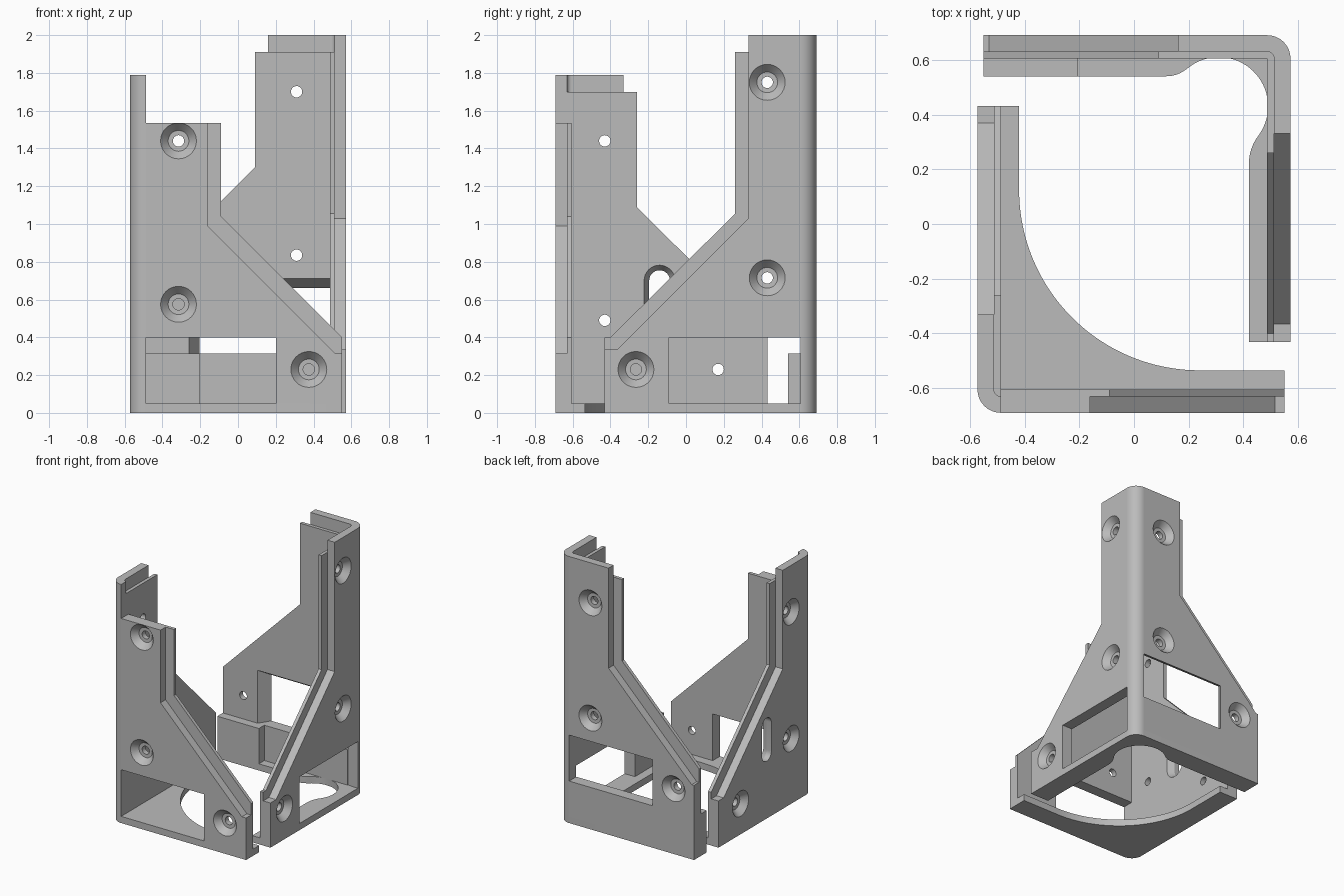
import bpy, bmesh, math

if "Cube" in bpy.data.objects:
    bpy.data.objects.remove(bpy.data.objects["Cube"], do_unlink=True)

grey = bpy.data.materials.new("plain_grey")
grey.use_nodes = True
grey.diffuse_color = (0.5, 0.5, 0.5, 1)
grey.node_tree.nodes["Principled BSDF"].inputs["Base Color"].default_value = (0.5, 0.5, 0.5, 1)

HALF_X, HALF_Y = 0.572, 0.69    # outer corner of each bracket
SKIN, WALL, BASE = 0.06, 0.085, 0.05
END = 1.122                     # wall length from the corner


def place(side, axis, a, b, d):
    """Wall 'u' runs along x, wall 'v' along y, both measured from the corner."""
    u, v, z = {"u": (a, d, b), "v": (d, a, b), "z": (a, b, d)}[axis]
    return side * (u - HALF_X), side * (v - HALF_Y), z


def loft(name, side, axis, rings):
    """Closed solid through (depth, outline) rings."""
    bm = bmesh.new()
    loops = [[bm.verts.new(place(side, axis, a, b, d)) for a, b in pts] for d, pts in rings]
    for low, high in zip(loops, loops[1:]):
        n = len(low)
        for i in range(n):
            j = (i + 1) % n
            bm.faces.new((low[i], low[j], high[j], high[i]))
    bm.faces.new(loops[0][::-1])
    bm.faces.new(loops[-1])
    bmesh.ops.recalc_face_normals(bm, faces=bm.faces)
    mesh = bpy.data.meshes.new(name)
    bm.to_mesh(mesh)
    bm.free()
    mesh.materials.append(grey)
    ob = bpy.data.objects.new(name, mesh)
    bpy.context.collection.objects.link(ob)
    return ob


def prism(name, side, axis, pts, low, high):
    return loft(name, side, axis, [(low, pts), (high, pts)])


def arc(cx, cy, r, start, end, n=16):
    steps = [math.radians(start + (end - start) * i / n) for i in range(n + 1)]
    return [(cx + r * math.cos(t), cy + r * math.sin(t)) for t in steps]


def rect(a0, b0, a1, b1):
    return [(a0, b0), (a1, b0), (a1, b1), (a0, b1)]


def pill(c, half, low, high):
    return arc(c, high - half, half, 0, 180) + arc(c, low + half, half, 180, 360)


def screw_hole(side, axis, a, b):
    """Countersunk screw hole cutter."""
    profile = [(-0.01, 0.095), (0, 0.095), (0.045, 0.055), (0.046, 0.03), (0.11, 0.03)]
    return loft("cutter", side, axis, [(d, arc(a, b, r, 0, 348.75, 31)) for d, r in profile])


def cut(ob, cutters):
    for c in cutters:
        mod = ob.modifiers.new("cut", "BOOLEAN")
        mod.object, mod.operation, mod.solver = c, "DIFFERENCE", "EXACT"
    bpy.context.view_layer.update()
    graph = bpy.context.evaluated_depsgraph_get()
    mesh = bpy.data.meshes.new_from_object(ob.evaluated_get(graph))
    ob.modifiers.clear()
    ob.data = mesh


def wall(name, side, axis, skin, lip, holes, openings):
    """Outer skin and inner lip, pierced by the same openings."""
    cutters = [screw_hole(side, axis, a, b) for a, b in holes]
    cutters += [loft("cutter", side, axis, rings) for rings in openings]
    lip_start = WALL if axis == "u" else SKIN
    for part, start, edge, d0, d1 in (("panel", WALL, skin, 0, SKIN),
                                      ("lip", lip_start, lip, SKIN, WALL)):
        pts = [(start, BASE), (END, BASE)] + edge[::-1] + [(start, edge[0][1])]
        cut(prism(f"{name}_{part}", side, axis, pts, d0, d1), cutters)
    for c in cutters:
        bpy.data.objects.remove(c, do_unlink=True)


def corner_and_floor(name, side, height, inner_edge):
    round_corner = arc(WALL, WALL, WALL, 180, 270)
    post = round_corner + [(WALL, SKIN)] + arc(WALL, WALL, WALL - SKIN, 270, 180, 8)
    prism(f"{name}_corner_post", side, "z", post, BASE, height)
    prism(f"{name}_floor", side, "z", round_corner + [(END, 0)] + inner_edge + [(0, END)], 0, BASE)


def straight(pts):
    return [(-0.01, pts), (0.11, pts)]


# Front bracket: floor with one large arc
corner_and_floor("front", 1, 1.79,
                 [(END, 0.155)] + arc(0.812, 0.815, 0.66, 270, 180, 40) + [(0.152, END)])
wall("front_wall", 1, "u",
     [(0.412, 1.535), (0.412, 0.99), (1.087, 0.315), (END, 0.315)],
     [(0.482, 1.535), (0.482, 1.04), (END, 0.4)],
     [(0.257, 1.44), (0.257, 0.575), (0.947, 0.23)],
     [straight(rect(0.08, 0.04, 0.774, 0.4))])
wall("left_wall", 1, "v",
     [(0.36, 1.79), (0.36, 1.05), (1.06, 0.35), (END, 0.35)],
     [(0.43, 1.7), (0.43, 1.09), (END, 0.4)],
     [(0.26, 1.44), (0.26, 0.49), (0.86, 0.23)],
     [[(-0.01, pill(0.55, 0.055, 0.43, 0.755)), (0.04, pill(0.55, 0.055, 0.43, 0.755)),
       (0.09, pill(0.55, 0.085, 0.4, 0.785))]])

# Back bracket: floor with a small round relief blended into straight edges
relief = (arc(0.455, 0.03, 0.12, 90, 130, 8) + arc(0.262, 0.26, 0.18, -50, -217, 32)
          + arc(-0.018, 0.47, 0.17, -37, 0, 8))
corner_and_floor("back", -1, 2.0, [(END, 0.15)] + relief + [(0.152, END)])
wall("back_wall", -1, "u",
     [(0.412, 2.0), (0.412, 1.25), (1.102, 0.56), (END, 0.56)],
     [(0.482, 1.91), (0.482, 1.3), (END, 0.66)],
     [(0.262, 1.7), (0.262, 0.835), (0.952, 0.49)],
     [[(-0.01, rect(0.08, 0.315, 0.775, 0.66)), (0, rect(0.08, 0.315, 0.777, 0.66)),
       (0.09, rect(0.08, 0.315, 0.835, 0.715))]])
wall("right_wall", -1, "v",
     [(0.36, 2.0), (0.36, 1.03), (1.055, 0.335), (END, 0.335)],
     [(0.43, 1.91), (0.43, 1.055), (1.09, 0.4), (END, 0.4)],
     [(0.26, 1.75), (0.26, 0.715), (0.955, 0.23)],
     [straight(rect(0.08, 0.04, 0.78, 0.4))])
prism("back_rail_block", -1, "u", rect(0.777, BASE, END, 0.315), WALL, 0.15)

# Smooth the rounded corners and holes, keep edges crisp
bpy.ops.object.select_all(action="DESELECT")
for ob in bpy.context.scene.objects:
    if ob.type == "MESH":
        ob.select_set(True)
        bpy.context.view_layer.objects.active = ob
bpy.ops.object.shade_smooth_by_angle(angle=math.radians(25))
